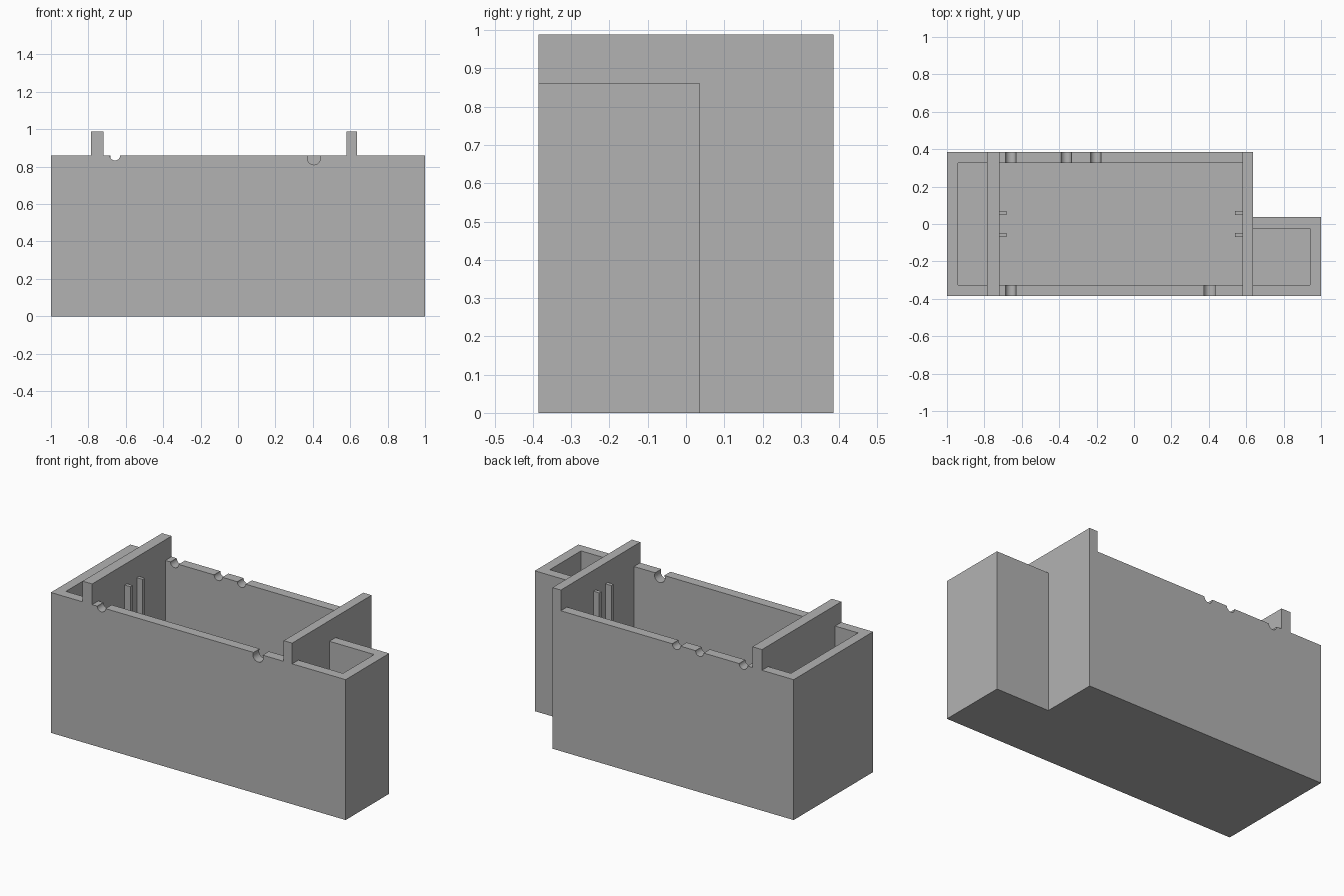
import bpy, bmesh
from mathutils import Matrix

cube = bpy.data.objects.get("Cube")
if cube:
    bpy.data.objects.remove(cube, do_unlink=True)

# Key dimensions
BACK, SIDE_BACK = 0.385, 0.037
WALL_TOP, PANEL_TOP, FLOOR = 0.861, 0.988, 0.06
WALL = 0.06
LEFT_PANEL = (-0.785, -0.72)
RIGHT_PANEL = (0.58, 0.637)

grey = bpy.data.materials.new("plain grey")
grey.use_nodes = True
grey.diffuse_color = (0.45, 0.45, 0.45, 1)
grey.node_tree.nodes["Principled BSDF"].inputs["Base Color"].default_value = grey.diffuse_color


def add_box(bm, x, y, z):
    size = [b - a for a, b in (x, y, z)]
    mid = [(a + b) / 2 for a, b in (x, y, z)]
    bmesh.ops.create_cube(bm, size=1, matrix=Matrix.Translation(mid) @ Matrix.Diagonal((*size, 1)))


def add_rod(bm, x, z, radius, y):
    turn = Matrix.Rotation(1.5707963, 4, 'X')
    bmesh.ops.create_cone(bm, cap_ends=True, segments=32, radius1=radius, radius2=radius,
                          depth=2 * WALL, matrix=Matrix.Translation((x, y, z)) @ turn)


def make_object(name, bm):
    bmesh.ops.recalc_face_normals(bm, faces=bm.faces)
    mesh = bpy.data.meshes.new(name)
    bm.to_mesh(mesh)
    bm.free()
    mesh.materials.append(grey)
    obj = bpy.data.objects.new(name, mesh)
    bpy.context.collection.objects.link(obj)
    return obj


def cut(target, bm):
    cutter = make_object("cutter", bm)
    cutter.hide_render = True
    mod = target.modifiers.new("cut", 'BOOLEAN')
    mod.operation, mod.solver, mod.object = 'DIFFERENCE', 'EXACT', cutter
    bpy.context.view_layer.objects.active = target
    bpy.ops.object.modifier_apply(modifier=mod.name)
    bpy.data.objects.remove(cutter, do_unlink=True)


# Solid block with a stepped plan
plan = [(-1, -BACK), (1, -BACK), (1, SIDE_BACK), (RIGHT_PANEL[1], SIDE_BACK),
        (RIGHT_PANEL[1], BACK), (-1, BACK)]
bm = bmesh.new()
base = bm.faces.new([bm.verts.new((x, y, 0)) for x, y in plan])
top = bmesh.ops.extrude_face_region(bm, geom=[base])["geom"]
bmesh.ops.translate(bm, vec=(0, 0, PANEL_TOP), verts=[v for v in top if isinstance(v, bmesh.types.BMVert)])
case = make_object("case_with_dividers", bm)

# Lower the rim everywhere except at the two dividers
bm = bmesh.new()
for x in ((-1.2, LEFT_PANEL[0]), (LEFT_PANEL[1], RIGHT_PANEL[0]), (RIGHT_PANEL[1], 1.2)):
    add_box(bm, x, (-0.6, 0.6), (WALL_TOP, 1.2))
cut(case, bm)

# Hollow out the three compartments
bm = bmesh.new()
for x, back in (((WALL - 1, LEFT_PANEL[0]), BACK),
                ((LEFT_PANEL[1], RIGHT_PANEL[0]), BACK),
                ((RIGHT_PANEL[1], 1 - WALL), SIDE_BACK)):
    add_box(bm, x, (WALL - BACK, back - WALL), (FLOOR, 0.95))
cut(case, bm)

# Round cable notches in the rim
bm = bmesh.new()
mid_wall = BACK - WALL / 2
for x in (-0.658, -0.362, -0.204):
    add_rod(bm, x, WALL_TOP, 0.028, mid_wall)
add_rod(bm, -0.658, WALL_TOP, 0.028, -mid_wall)
add_rod(bm, 0.406, 0.845, 0.035, -mid_wall)
cut(case, bm)

# Pairs of upright guide rails on the facing divider walls
for side, x in (("right", (LEFT_PANEL[1], -0.682)), ("left", (0.54, RIGHT_PANEL[0]))):
    bm = bmesh.new()
    for y in (-0.059, 0.059):
        add_box(bm, x, (y - 0.011, y + 0.011), (FLOOR, WALL_TOP))
    make_object(side + "_guide_rails", bm)
